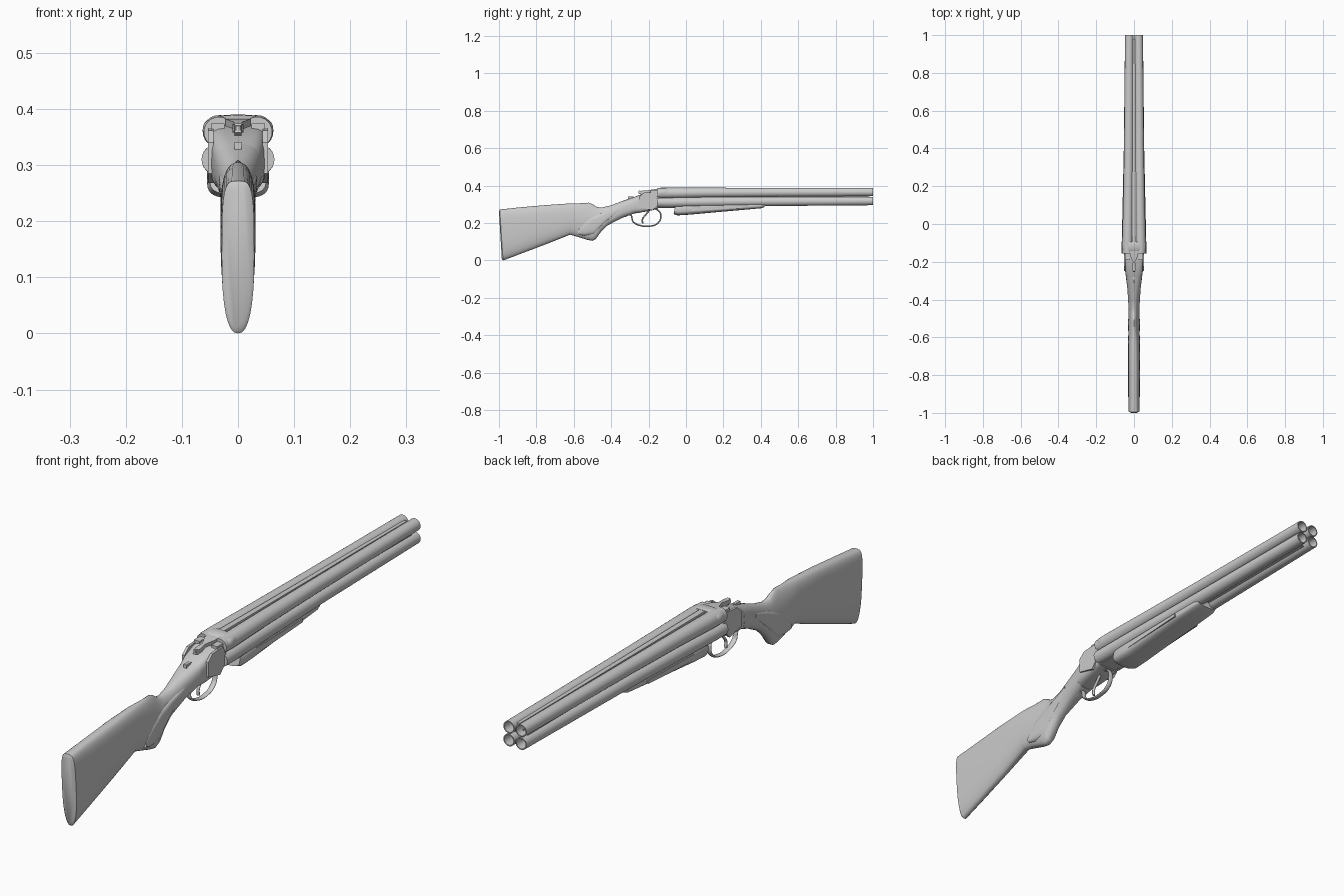
import bpy, bmesh, math
from mathutils import Vector


def finish(name, bm, angle=35):
    bmesh.ops.recalc_face_normals(bm, faces=bm.faces)
    me = bpy.data.meshes.new(name)
    bm.to_mesh(me)
    bm.free()
    ob = bpy.data.objects.new(name, me)
    bpy.context.collection.objects.link(ob)
    bpy.ops.object.select_all(action='DESELECT')
    ob.select_set(True)
    bpy.context.view_layer.objects.active = ob
    bpy.ops.object.shade_smooth_by_angle(angle=math.radians(angle))
    return ob


def loft(name, rings, angle=35):
    bm = bmesh.new()
    vs = [[bm.verts.new(p) for p in r] for r in rings]
    n = len(vs[0])
    for a, b in zip(vs, vs[1:]):
        for i in range(n):
            j = (i + 1) % n
            bm.faces.new((a[i], a[j], b[j], b[i]))
    bm.faces.new(vs[0])
    bm.faces.new(vs[-1])
    return finish(name, bm, angle)


def section(top, bot, w, e=2.6, et=None, n=32):
    # rounded section between a top and bottom (y, z) point; et shapes the upper half
    out = []
    for i in range(n):
        a = 2 * math.pi * i / n
        c, s = math.cos(a), math.sin(a)
        k = 2 / ((et or e) if s > 0 else e)
        x = w * math.copysign(abs(c) ** k, c)
        t = 0.5 + 0.5 * math.copysign(abs(s) ** k, s)
        out.append((x, bot[0] + (top[0] - bot[0]) * t, bot[1] + (top[1] - bot[1]) * t))
    return out


def circle(y, cx, cz, r, n=24):
    return [(cx + r * math.cos(2 * math.pi * i / n), y, cz + r * math.sin(2 * math.pi * i / n))
            for i in range(n)]


def plate(name, pts, x0, x1):
    # side profile (y, z) extruded in x
    return loft(name, [[(x, y, z) for y, z in pts] for x in (x0, x1)])


def box(name, x0, x1, y0, y1, z0, z1):
    return plate(name, [(y0, z0), (y1, z0), (y1, z1), (y0, z1)], x0, x1)


def rod(name, pts, r, flat):
    cu = bpy.data.curves.new(name, 'CURVE')
    cu.dimensions = '3D'
    cu.bevel_depth = r
    cu.bevel_resolution = 3
    cu.use_fill_caps = True
    sp = cu.splines.new('BEZIER')
    sp.bezier_points.add(len(pts) - 1)
    for b, (y, z) in zip(sp.bezier_points, pts):
        b.co = (0, y, z)
        b.handle_left_type = b.handle_right_type = 'AUTO'
    ob = bpy.data.objects.new(name, cu)
    ob.scale.x = flat
    bpy.context.collection.objects.link(ob)


# Stock with comb, wrist and pistol grip
stock = [
    ((-1.0, .262), (-.985, .008), .020, 2.6, 4),
    ((-.996, .272), (-.978, 0), .029, 2.4, 4),
    ((-.90, .283), (-.88, .037), .031, 2.4, 3),
    ((-.75, .296), (-.74, .090), .031, 2.4, 3),
    ((-.62, .305), (-.62, .138), .031, 2.4, 2.4),
    ((-.56, .306), (-.575, .125), .030, 2.5, 1.8),
    ((-.52, .309), (-.53, .111), .029, 2.6, 1.6),
    ((-.50, .301), (-.50, .105), .028, 2.6, 1.7),
    ((-.478, .286), (-.482, .115), .028, 2.5, 2),
    ((-.45, .283), (-.457, .150), .027, 2.3, 2),
    ((-.40, .295), (-.42, .187), .028, 2.3, 2.2),
    ((-.34, .318), (-.345, .226), .035, 2.5, 2.5),
    ((-.28, .338), (-.28, .250), .043, 3, 3),
]
loft("stock", [section(*s) for s in stock], 50)

# Raised grip panels on both sides
panel = [((-.575, .165), (-.58, .140), .030), ((-.53, .222), (-.545, .130), .0315),
         ((-.48, .248), (-.495, .135), .030), ((-.42, .268), (-.44, .195), .0295),
         ((-.36, .285), (-.36, .262), .034)]
loft("grip_panel", [section(*p, 4) for p in panel])

# Receiver
receiver = [((-.285, .336), (-.285, .250), .042, 3), ((-.25, .350), (-.25, .255), .047, 4),
            ((-.20, .364), (-.20, .264), .050, 5), ((-.15, .372), (-.15, .277), .051, 6)]
loft("receiver", [section(*r) for r in receiver])
box("receiver_bar", -.036, .036, -.16, -.05, .281, .305)
for sx in (-1, 1):
    plate("side_plate", [(-.25, .340), (-.225, .362), (-.165, .366), (-.145, .335),
                         (-.15, .300), (-.18, .268), (-.25, .285)], sx * .044, sx * .0535)

# Breech block around the upper barrels
breech = [((-.145, .383), (-.145, .342), .057, 2.6), ((-.135, .389), (-.135, .336), .063, 2.6),
          ((-.10, .390), (-.10, .336), .063, 2.6), ((-.095, .388), (-.095, .338), .060, 2.6)]
loft("breech_collar", [section(*b) for b in breech])

# Four tapered hollow barrels
for sx in (-1, 1):
    for label, path in (
        ("upper", [(-.155, .034, .359, .027), (-.10, .034, .360, .029), (.1, .031, .3625, .0265),
                   (.4, .028, .364, .0245), (1, .025, .366, .0225)]),
        ("lower", [(-.155, .039, .310, .026), (-.10, .038, .310, .027), (.1, .034, .313, .0265),
                   (.4, .029, .3155, .025), (1, .025, .318, .0225)])):
        rings = [circle(y, sx * cx, cz, r) for y, cx, cz, r in path]
        y, cx, cz, r = path[-1]
        rings += [circle(1, sx * cx, cz, .0185), circle(.55, sx * cx, cz, .0185)]
        loft(label + "_barrel", rings)

# Ribs joining the barrels
loft("top_rib", [[(x, y, z) for x, z in ((-w, .366), (w, .366), (w, zt), (-w, zt))]
                 for y, w, zt in ((-.1, .011, .387), (.98, .006, .381))])
box("center_web", -.014, .014, -.1, .97, .328, .356)
box("lower_rib", -.007, .007, .35, .97, .305, .318)
for sx in (-1, 1):
    box("side_rib", sx * .012, sx * .032, -.1, .97, .338, .346)

# Forend
forend = [((-.055, .302), (-.066, .248), .050), ((-.04, .303), (-.045, .241), .055),
          ((.02, .304), (.02, .245), .055), ((.15, .306), (.15, .257), .053),
          ((.30, .308), (.30, .270), .051), ((.40, .308), (.40, .279), .048),
          ((.425, .306), (.42, .286), .042)]
loft("forend", [section(*f, 3.2) for f in forend])
for sx in (-1, 1):
    plate("forend_panel", [(.03, .265), (.30, .280), (.30, .292), (.03, .288)],
          sx * .045, sx * .0555)

# Top lever with thumb piece, and safety catch
lever = [(-.255, .004, .362, .370), (-.235, .010, .358, .373), (-.20, .006, .358, .376),
         (-.165, .022, .365, .382), (-.14, .022, .368, .384)]
loft("top_lever", [[(-w, y, a), (w, y, a), (w, y, b), (-w, y, b)] for y, w, a, b in lever])
plate("lever_thumb", [(-.255, .358), (-.235, .352), (-.225, .370), (-.25, .374)], -.006, .006)
box("safety_catch", -.006, .006, -.31, -.28, .325, .341)
for sx in (-1, 1):
    box("breech_shoulder", sx * .024, sx * .048, -.19, -.15, .355, .374)

# Trigger guard and trigger
rod("trigger_guard", [(-.33, .235), (-.297, .243), (-.283, .208), (-.24, .186), (-.19, .184),
                      (-.15, .200), (-.134, .235), (-.145, .265), (-.165, .276)], .004, 2.5)
rod("trigger", [(-.19, .275), (-.215, .245), (-.232, .222), (-.232, .198)], .0045, 1.3)
